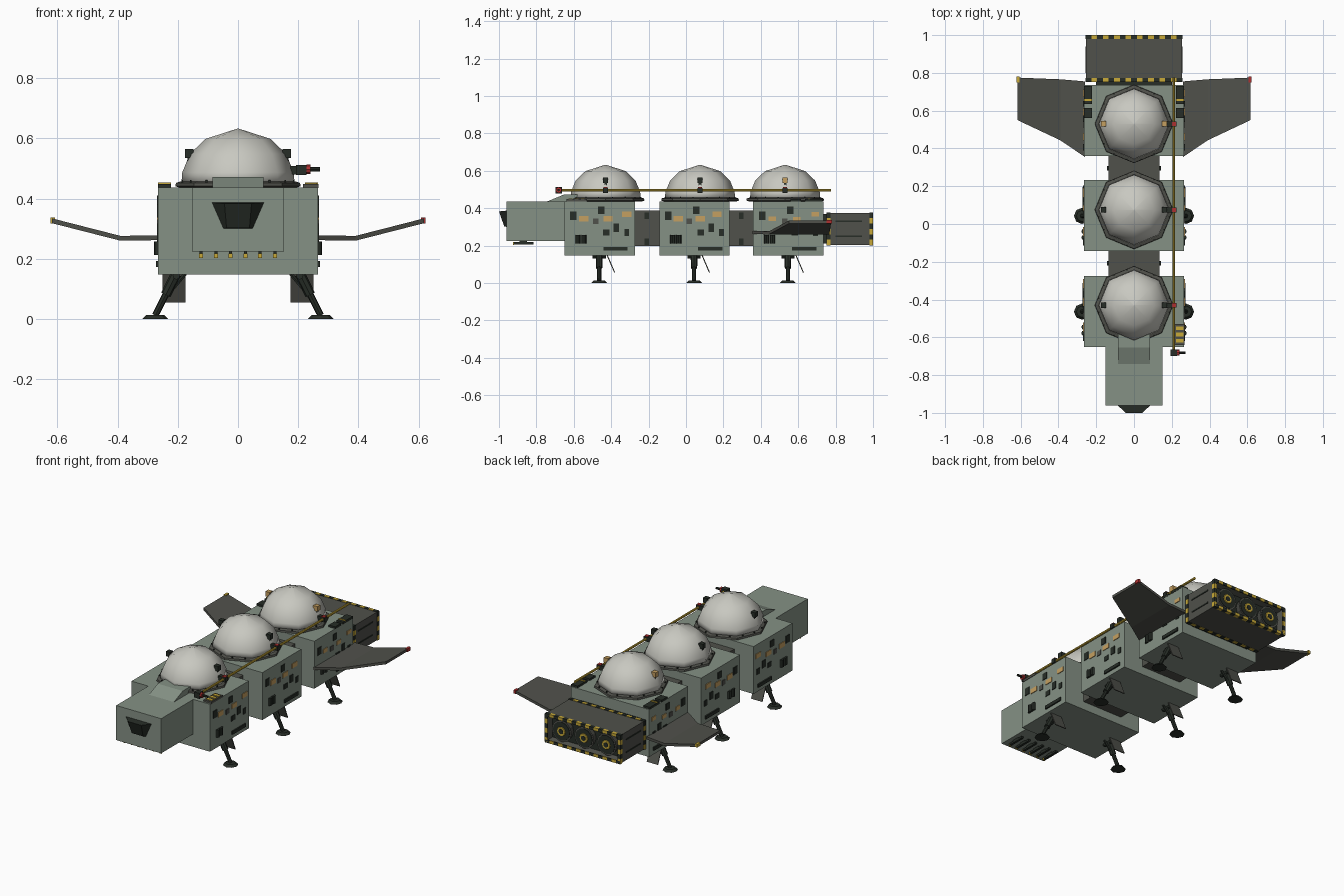
import bpy, bmesh, math
from mathutils import Vector

if "Cube" in bpy.data.objects:
    bpy.data.objects.remove(bpy.data.objects["Cube"])

def mat(name, r, g, b):
    m = bpy.data.materials.new(name)
    m.diffuse_color = (r, g, b, 1)
    m.use_nodes = True
    m.node_tree.nodes["Principled BSDF"].inputs["Base Color"].default_value = m.diffuse_color
    return m

HULL = mat("hull_green_grey", .235, .285, .235)
DARK = mat("dark_grey", .08, .082, .07)
BLACK = mat("near_black", .02, .026, .02)
DOME = mat("dome_white", .58, .58, .53)
YELLOW = mat("hazard_yellow", .58, .40, .04)
TAN = mat("tan_panel", .56, .35, .12)
RED = mat("lamp_red", .42, .03, .03)

def make(name, verts, faces, m):
    me = bpy.data.meshes.new(name)
    me.from_pydata(verts, [], faces)
    bm = bmesh.new()
    bm.from_mesh(me)
    bmesh.ops.recalc_face_normals(bm, faces=bm.faces)
    bm.to_mesh(me)
    bm.free()
    me.materials.append(m)
    ob = bpy.data.objects.new(name, me)
    bpy.context.collection.objects.link(ob)
    return ob

def loft(name, rings, m):
    """Closed solid through equal-length rings of points."""
    n = len(rings[0])
    v = [p for r in rings for p in r]
    f = [(i*n+j, i*n+(j+1) % n, (i+1)*n+(j+1) % n, (i+1)*n+j)
         for i in range(len(rings)-1) for j in range(n)]
    f += [tuple(range(n)), tuple(range(len(v)-n, len(v)))]
    return make(name, v, f, m)

def box(name, x0, x1, y0, y1, z0, z1, m):
    return loft(name, [[(x0, y0, z), (x1, y0, z), (x1, y1, z), (x0, y1, z)] for z in (z0, z1)], m)

def tube(name, a, b, r0, r1, m, n=8):
    a, b = Vector(a), Vector(b)
    q = (b - a).to_track_quat('Z', 'Y')
    return loft(name, [[p + q @ Vector((r*math.cos(t*math.tau/n), r*math.sin(t*math.tau/n), 0))
                        for t in range(n)] for p, r in ((a, r0), (b, r1))], m)

def sbox(name, s, x0, x1, *rest):
    return box(name, min(s*x0, s*x1), max(s*x0, s*x1), *rest)

# Side wall panels: y offset, z centre, width, height, thickness, colour
PANELS = [(-.085, .343, .05, .03, .004, TAN), (.045, .343, .05, .028, .004, TAN),
          (.145, .368, .05, .028, .004, TAN), (-.14, .36, .035, .045, .004, BLACK),
          (.01, .39, .035, .04, .004, BLACK), (.035, .27, .035, .03, .004, BLACK),
          (.09, .295, .03, .045, .004, BLACK), (.145, .27, .025, .035, .004, BLACK),
          (-.02, .33, .03, .03, .004, DARK), (.085, .183, .13, .02, .008, BLACK)]
MODULES = [(-.462, -.43), (.045, .075), (.547, .53)]

for k, (cy, dy) in enumerate(MODULES):
    box("cargo_module", -.265, .265, cy-.188, cy+.188, .147, .437, HULL)
    # Dome with octagonal collar
    ring = lambda r, z, n=8: [(r*math.cos(i*math.tau/n), dy + r*math.sin(i*math.tau/n), z) for i in range(n)]
    loft("dome_collar", [ring(.196, .437), ring(.208, .441), ring(.206, .452), ring(.19, .457)], DARK)
    d = loft("dome", [ring(r, z) for r, z in ((.188, .45), (.185, .487), (.16, .548), (.108, .598), (.003, .632))], DOME)
    d.data.polygons.foreach_set("use_smooth", [True]*len(d.data.polygons))
    # Collar bolts
    for i in range(16):
        a = (i+.5)*math.tau/16
        x, y = .189*math.cos(a), dy + .189*math.sin(a)
        box("collar_bolt", x-.003, x+.003, y-.003, y+.003, .45, .461, BLACK)
    # Rod bracket
    box("rod_bracket", .175, .225, dy-.013, dy+.013, .48, .508, BLACK)
    box("rod_clamp", .2, .222, dy-.011, dy+.011, .485, .512, RED)
    for s in (-1, 1):
        # Dome lamps
        sbox("lamp_stem", s, .15, .168, dy-.007, dy+.007, .5, .54, BLACK)
        sbox("lamp_head", s, .148, .176, dy-.014, dy+.014, .535, .565, TAN if k == 2 else BLACK)
        # Wall panels
        for py, z, w, h, t, m in PANELS:
            if k == 1:
                py = py if m is BLACK else py*.9 - .01
            if k == 2 and m is TAN:
                w, h = w*.8, h*.8
            sbox("wall_panel", s, .262, .265+t, cy+py-w/2, cy+py+w/2, z-h/2, z+h/2, m)
        # Twin canisters low on the wall
        for o in (-.016, .016):
            y = cy - .1 + o
            tube("wall_canister", (s*.265, y, .212), (s*.265, y, .258), .014, .014, BLACK)
        # Landing leg
        ly = cy - .002
        tube("leg_strut", (s*.205, ly, .15), (s*.275, ly, .012), .012, .011, BLACK)
        tube("leg_sleeve", (s*.205, ly, .15), (s*.24, ly, .08), .018, .017, BLACK)
        tube("leg_brace", (s*.175, ly, .15), (s*.243, ly, .07), .007, .007, BLACK, 6)
        tube("leg_hinge", (s*.205, ly-.035, .143), (s*.205, ly+.035, .143), .012, .012, BLACK)
        tube("foot_pad", (s*.275, ly, 0), (s*.275, ly, .013), .043, .03, BLACK)
        # Open gear door
        loft("gear_door", [[(s*x, ly+y, z) for x, z in ((.175, .148), (.25, .148), (.25, .055), (.175, .055))]
                           and [(s*x, ly+y+(.04 if z < .1 else 0), z)
                                for x, z in ((.175, .148), (.25, .148), (.25, .055), (.175, .055))]
                           for y in (.04, .046)], DARK)

# Connecting passages with ribs
for y0, y1 in ((-.275, -.143), (.232, .36)):
    box("passage", -.135, .135, y0, y1, .197, .387, DARK)
    ym = (y0+y1)/2
    for s in (-1, 1):
        for z in (.22, .36):
            sbox("passage_latch", s, .13, .142, ym-.012, ym+.012, z-.018, z+.018, BLACK)

# Cockpit, hump and window
box("cockpit", -.152, .152, -.96, -.645, .225, .437, HULL)
loft("cockpit_hump", [[(x, -.745, .435), (x, -.655, .472), (x, -.58, .472), (x, -.58, .435)] for x in (-.085, .085)], HULL)
loft("cockpit_window", [[(-.088, -.958, .387), (.088, -.958, .387), (.05, -.958, .3), (-.05, -.958, .3)],
                        [(-.045, -1, .383), (.045, -1, .383), (.038, -.972, .303), (-.038, -.972, .303)]], BLACK)
# Rods under the cockpit with yellow tips
for i in range(6):
    x = -.1225 + i*.049
    box("belly_rod", x-.007, x+.007, -.92, -.815, .207, .218, BLACK)
    box("belly_rod_mount", x-.005, x+.005, -.89, -.85, .215, .227, BLACK)
    box("belly_rod_tip", x-.007, x+.007, -.925, -.92, .203, .218, YELLOW)

# Roof crate with yellow straps
box("roof_crate", .215, .268, -.64, -.53, .435, .448, DARK)
for y in (-.618, -.585, -.552):
    box("crate_strap", .222, .262, y-.01, y+.01, .445, .452, YELLOW)

# Long boom with sensor head
tube("boom", (.21, -.68, .495), (.21, .775, .495), .007, .007, YELLOW)
box("boom_head", .192, .228, -.698, -.664, .478, .512, BLACK)
tube("sensor_arm", (.225, -.681, .497), (.272, -.681, .497), .007, .007, BLACK)
tube("sensor_ring", (.228, -.681, .497), (.24, -.681, .497), .016, .016, RED)

for s in (-1, 1):
    # Roof vents at the rear
    for y0, y1 in ((.56, .615), (.635, .73)):
        sbox("roof_vent", s, .222, .266, y0, y1, .435, .449, BLACK)
    sbox("vent_stripe", s, .222, .266, .652, .662, .445, .453, YELLOW)
    # Cranked wing
    rings = [[(s*x, y0, z-.008), (s*x, y1, z-.008), (s*x, y1, z+.008), (s*x, y0, z+.008)]
             for x, y0, y1, z in ((.26, .355, .755, .27), (.39, .443, .766, .268), (.617, .55, .775, .326))]
    loft("wing", rings, DARK)
    sbox("wing_tip_lamp", s, .607, .622, .75, .78, .317, .337, RED if s > 0 else YELLOW)

# Engine block with recessed rear
box("engine_neck", -.2, .2, .73, .765, .21, .37, BLACK)
eng = box("engine_block", -.253, .253, .752, .997, .203, .375, DARK)
eng.data.materials.append(BLACK)
bm = bmesh.new()
bm.from_mesh(eng.data)
bm.normal_update()
rear = [f for f in bm.faces if f.normal.y > .9]
bmesh.ops.inset_region(bm, faces=rear, thickness=.018)
bmesh.ops.translate(bm, verts=rear[0].verts, vec=(0, -.05, 0))
rear[0].material_index = 1
bm.to_mesh(eng.data)
bm.free()
for x in (-.152, 0, .152):
    tube("engine_nozzle", (x, .945, .289), (x, .985, .289), .055, .066, DARK, 12)
    tube("nozzle_throat", (x, .98, .289), (x, .988, .289), .057, .057, BLACK, 12)
    tube("nozzle_ring", (x, .985, .289), (x, .992, .289), .03, .026, YELLOW, 12)
    tube("nozzle_core", (x, .99, .289), (x, .994, .289), .015, .015, BLACK, 12)

# Hazard stripes round the engine block
for y0, y1 in ((.752, .772), (.98, 1.0)):
    for i in range(17):
        x0 = -.255 + i*.03
        m = BLACK if i % 2 == 0 else YELLOW
        for z0, z1 in ((.372, .378), (.2, .206)):
            box("hazard_stripe", x0, x0+.03, y0, y1, z0, z1, m)
        if y0 > .9:
            for z0, z1 in ((.36, .375), (.203, .218)):
                box("hazard_stripe_rear", x0, x0+.03, .994, 1.0, z0, z1, m)
    for i in range(6):
        z0 = .203 + i*.0287
        for s in (-1, 1):
            m = BLACK if i % 2 else YELLOW
            sbox("hazard_stripe_side", s, .25, .257, y0, y1, z0, z0+.0287, m)
            if y0 > .9:
                sbox("hazard_stripe_rear", s, .238, .255, .994, 1.0, z0, z0+.0287, m)
# Engine side grilles
for s in (-1, 1):
    sbox("engine_grille", s, .25, .256, .80, .94, .247, .255, BLACK)
    sbox("engine_hatch", s, .25, .256, .80, .94, .325, .333, BLACK)
